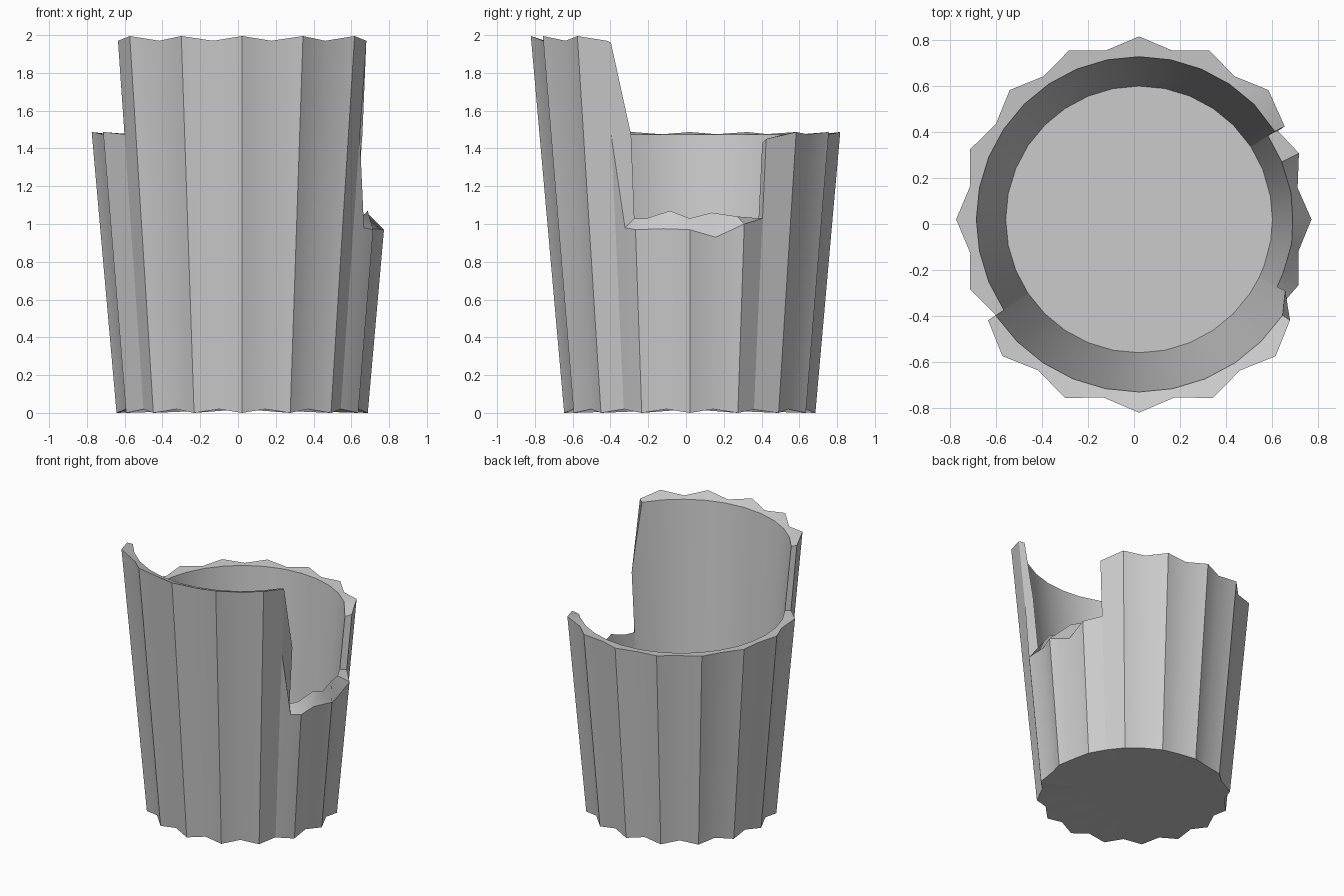
import bpy, bmesh, math

if "Cube" in bpy.data.objects:
    bpy.data.objects.remove(bpy.data.objects["Cube"])

CX, CY = 0.022, 0.02      # centre of the fluted wall
STEP = 11.25              # 16 ridges with 16 valleys between


def flute(a):
    """0 on a ridge, 1 in a valley."""
    t = (a / STEP) % 2
    return t if t <= 1 else 2 - t


def outer(a, z):
    r = (0.665 + 0.0885 * z) * (1 - 0.058 * flute(a))
    t = math.radians(a)
    return (CX + r * math.cos(t), CY + r * math.sin(t), z)


def inner(a, z):
    r = 0.578 + 0.0885 * z
    t = math.radians(a)
    return (CX + r * math.cos(t), CY + r * math.sin(t), z)


def rim(a, top):
    """Rim station: outer angle, outer height, inner angle, inner height."""
    return (a, top - 0.025 * flute(a), a, top - 0.035)


# broken lower edge of the notch, from the tall side round to the low side
stations = [
    (-28, 0.98, -26, 1.03), (-22.5, 0.97, -20, 1.03), (-11.25, 0.975, -9, 1.07),
    (0, 0.97, 0, 1.03), (11.25, 0.93, 10, 1.06), (22.5, 1.0, 22, 1.04),
    (32.5, 1.03, 33, 1.03), (32.5, 1.45, 33, 1.43),
]
# low back rim, then the step up to the tall front rim
for i in range(4, 20):
    a = i * STEP
    stations.append((a, 1.487 - 0.012 * flute(a), a, 1.475))
stations.append((19 * STEP, 1.475, 19 * STEP, 1.475))
stations += [rim(i * STEP, 1.995) for i in range(19, 30)]
# torn end of the tall part
stations.append((326.25, 1.47, 334, 1.47))

bm = bmesh.new()
cols = []
for ao, zo, ai, zi in stations:
    cols.append([bm.verts.new(p) for p in (
        outer(ao, 0.02 * flute(ao)), outer(ao, zo), inner(ai, zi), inner(ai, 0.03))])

for i, c in enumerate(cols):
    j = (i + 1) % len(cols)
    d = cols[j]
    s, t = stations[i], stations[j]
    bm.faces.new((c[1], d[1], d[2], c[2]))              # rim / broken face
    if abs((t[0] - s[0]) % 360) > 0.01:
        bm.faces.new((c[0], d[0], d[1], c[1]))          # outer wall
    if abs((t[2] - s[2]) % 360) > 0.01:
        bm.faces.new((c[2], d[2], d[3], c[3]))          # inner wall

# floor and underside as fans
top_c = bm.verts.new((CX, CY, 0.03))
bot_c = bm.verts.new((CX, CY, 0.02))
for i, c in enumerate(cols):
    d = cols[(i + 1) % len(cols)]
    if (c[3].co - d[3].co).length > 1e-4:
        bm.faces.new((c[3], d[3], top_c))
    if (c[0].co - d[0].co).length > 1e-4:
        bm.faces.new((d[0], c[0], bot_c))
bmesh.ops.remove_doubles(bm, verts=bm.verts[:], dist=1e-4)
bmesh.ops.recalc_face_normals(bm, faces=bm.faces[:])

mesh = bpy.data.meshes.new("hollow_stump")
bm.to_mesh(mesh)
bm.free()
stump = bpy.data.objects.new("hollow_stump", mesh)
bpy.context.collection.objects.link(stump)
bpy.context.view_layer.objects.active = stump
stump.select_set(True)
bpy.ops.object.shade_smooth_by_angle(angle=math.radians(30))
